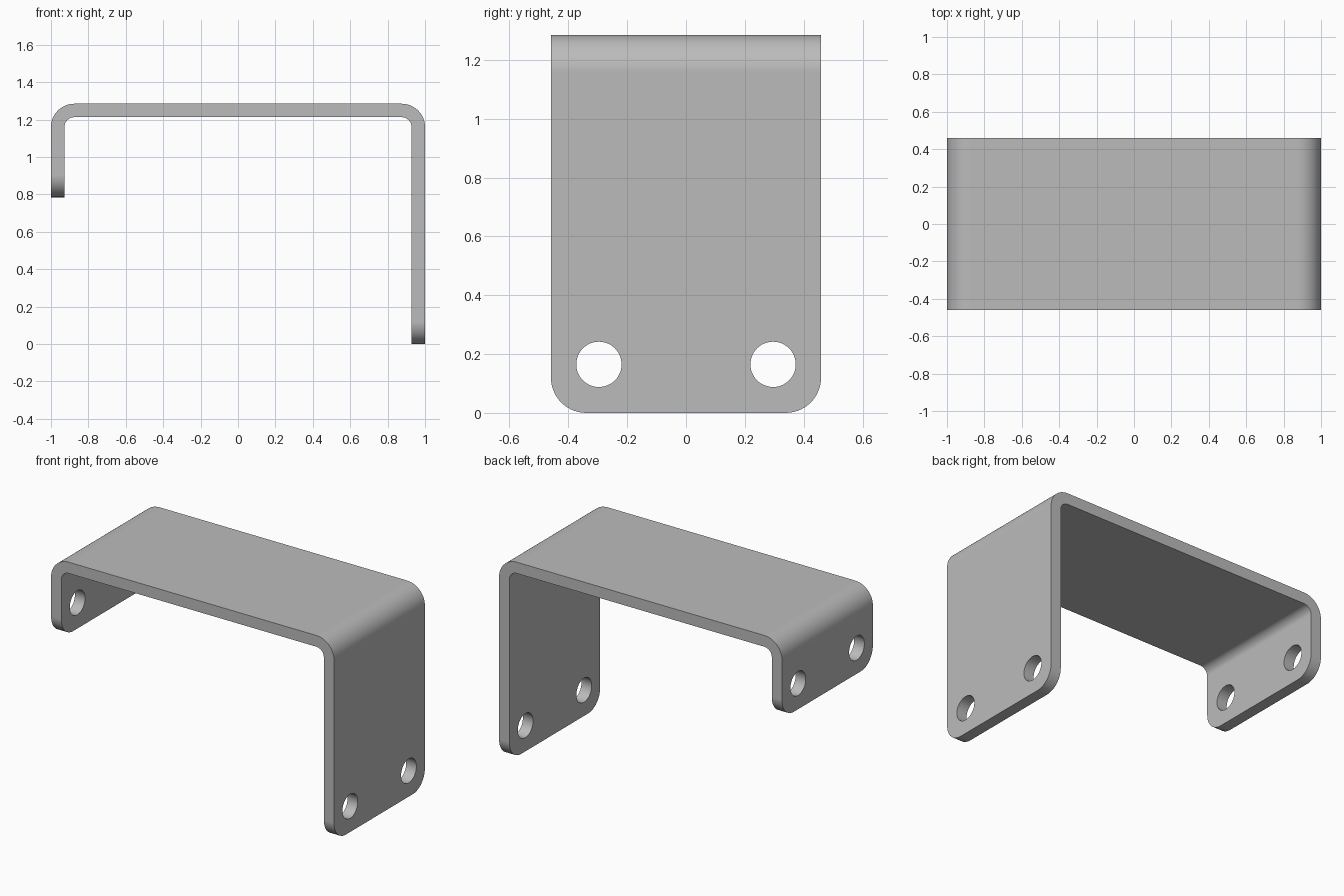
import bpy
import bmesh
from math import pi, cos, sin, radians
from mathutils import Matrix, Vector

if "Cube" in bpy.data.objects:
    bpy.data.objects.remove(bpy.data.objects["Cube"])

HEIGHT, HALF_DEPTH, SHEET = 1.285, 0.459, 0.072
SHORT_END = 0.785                    # bottom of the short leg
OUTER_BEND, END_RADIUS = 0.125, 0.12
HOLE_Y, HOLE_UP, HOLE_RADIUS = 0.296, 0.165, 0.077
STEPS = 14

steel = bpy.data.materials.new("grey steel")
steel.use_nodes = True
grey = (0.5, 0.5, 0.5, 1)
steel.diffuse_color = grey
steel.node_tree.nodes["Principled BSDF"].inputs["Base Color"].default_value = grey


def make_object(name, bm):
    bmesh.ops.recalc_face_normals(bm, faces=bm.faces)
    mesh = bpy.data.meshes.new(name)
    bm.to_mesh(mesh)
    bm.free()
    obj = bpy.data.objects.new(name, mesh)
    bpy.context.collection.objects.link(obj)
    mesh.materials.append(steel)
    return obj


def bend(cx, cz, radius, start, end):
    """Points of a quarter bend in the xz plane."""
    angles = [start + (end - start) * i / STEPS for i in range(STEPS + 1)]
    return [(cx + radius * cos(a), cz + radius * sin(a)) for a in angles]


# Bent strip: outline of the folded sheet, extruded along y
cx, cz = 1 - OUTER_BEND, HEIGHT - OUTER_BEND
inner = OUTER_BEND - SHEET
outline = [(1, 0)]
outline += bend(cx, cz, OUTER_BEND, 0, pi / 2)
outline += bend(-cx, cz, OUTER_BEND, pi / 2, pi)
outline += [(-1, SHORT_END), (SHEET - 1, SHORT_END)]
outline += bend(-cx, cz, inner, pi, pi / 2)
outline += bend(cx, cz, inner, pi / 2, 0)
outline += [(1 - SHEET, 0)]

bm = bmesh.new()
face = bm.faces.new([bm.verts.new((x, -HALF_DEPTH, z)) for x, z in outline])
extruded = bmesh.ops.extrude_face_region(bm, geom=[face])["geom"]
bmesh.ops.translate(bm, vec=(0, 2 * HALF_DEPTH, 0),
                    verts=[v for v in extruded if isinstance(v, bmesh.types.BMVert)])

# Rounded corners at the ends of both legs
ends = [e for e in bm.edges
        if abs(e.verts[0].co.y - e.verts[1].co.y) < 1e-4
        and all(min(abs(v.co.z), abs(v.co.z - SHORT_END)) < 1e-4 for v in e.verts)]
bmesh.ops.bevel(bm, geom=ends, offset=END_RADIUS, offset_type='OFFSET',
                segments=STEPS, profile=0.5, affect='EDGES')
bracket = make_object("mounting_bracket", bm)

# Bolt holes: two through each leg
bm = bmesh.new()
turn = Matrix.Rotation(pi / 2, 4, 'Y')
for x, end in ((1, 0), (-1, SHORT_END)):
    for y in (-HOLE_Y, HOLE_Y):
        place = Matrix.Translation(Vector((x, y, end + HOLE_UP)))
        bmesh.ops.create_cone(bm, cap_ends=True, segments=48, radius1=HOLE_RADIUS,
                              radius2=HOLE_RADIUS, depth=0.4, matrix=place @ turn)
cutter = make_object("bolt_hole_cutter", bm)
cutter.hide_render = True

bpy.ops.object.select_all(action='DESELECT')
bracket.select_set(True)
bpy.context.view_layer.objects.active = bracket
holes = bracket.modifiers.new("bolt_holes", 'BOOLEAN')
holes.operation = 'DIFFERENCE'
holes.solver = 'EXACT'
holes.object = cutter
bpy.ops.object.modifier_apply(modifier=holes.name)
bpy.data.objects.remove(cutter)

# Smooth bends with crisp sheet edges
bpy.ops.object.shade_smooth_by_angle(angle=radians(30))
normals = bracket.modifiers.new("flat_panels", 'WEIGHTED_NORMAL')
normals.keep_sharp = True
